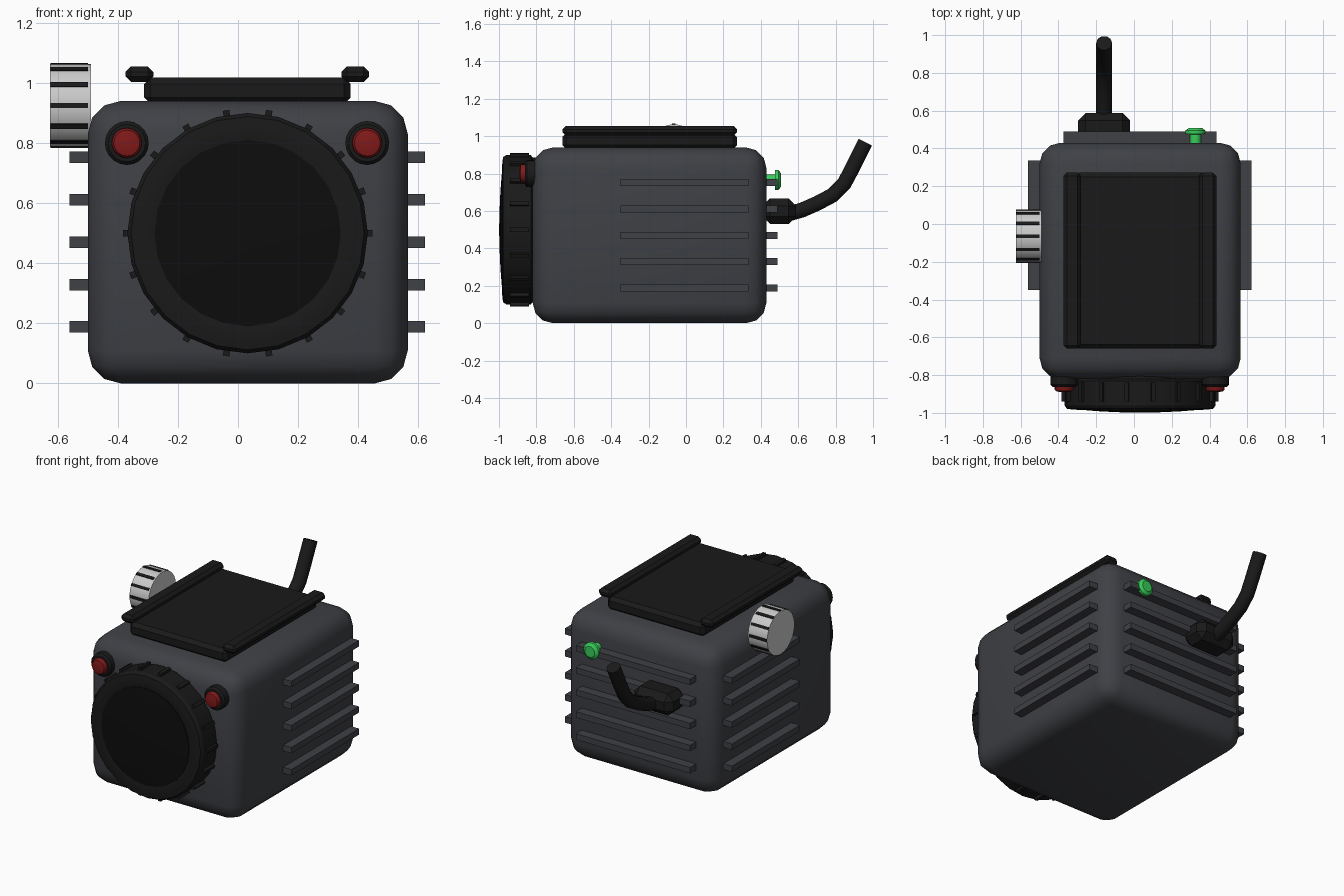
import bpy, bmesh, math
from mathutils import Matrix, Vector

if "Cube" in bpy.data.objects:
    bpy.data.objects.remove(bpy.data.objects["Cube"])


def material(name, r, g, b):
    m = bpy.data.materials.new(name)
    m.diffuse_color = (r, g, b, 1)
    m.use_nodes = True
    m.node_tree.nodes["Principled BSDF"].inputs["Base Color"].default_value = m.diffuse_color
    return m


GREY = material("housing_grey", 0.05, 0.052, 0.06)
BLACK = material("rubber_black", 0.01, 0.01, 0.01)
GLASS = material("glass_black", 0.004, 0.004, 0.004)
RED = material("sensor_red", 0.22, 0.01, 0.01)
GREEN = material("led_green", 0.04, 0.6, 0.1)
SILVER = material("knob_silver", 0.6, 0.6, 0.6)


def finish(name, bm, mat, smooth=None):
    bmesh.ops.recalc_face_normals(bm, faces=bm.faces)
    me = bpy.data.meshes.new(name)
    bm.to_mesh(me)
    bm.free()
    ob = bpy.data.objects.new(name, me)
    bpy.context.collection.objects.link(ob)
    me.materials.append(mat)
    if smooth:
        bpy.ops.object.select_all(action='DESELECT')
        bpy.context.view_layer.objects.active = ob
        ob.select_set(True)
        bpy.ops.object.shade_smooth_by_angle(angle=math.radians(smooth))
    return ob


def add_box(bm, lo, hi, rot=None):
    lo, hi = Vector(lo), Vector(hi)
    m = Matrix.Translation((lo + hi) / 2) @ Matrix.Diagonal((hi - lo).to_4d())
    bmesh.ops.create_cube(bm, size=1, matrix=(rot @ m) if rot else m)


def box(name, lo, hi, mat, bevel=0, segs=1, smooth=None):
    bm = bmesh.new()
    add_box(bm, lo, hi)
    if bevel:
        bmesh.ops.bevel(bm, geom=bm.edges[:], offset=bevel, segments=segs,
                        profile=0.5, affect='EDGES')
    return finish(name, bm, mat, smooth)


def lathe(name, profile, centre, axis, sides, mat, smooth=35):
    """Revolve (radius, distance) pairs about an axis through centre."""
    turn = Vector((0, 0, 1)).rotation_difference(Vector(axis)).to_matrix().to_4x4()
    m = Matrix.Translation(centre) @ turn
    bm = bmesh.new()
    rings = []
    for r, d in profile:
        rings.append([bm.verts.new(m @ Vector((r * math.cos(2 * math.pi * i / sides),
                                               r * math.sin(2 * math.pi * i / sides), d)))
                      for i in range(sides)])
    for a, b in zip(rings, rings[1:]):
        for i in range(sides):
            j = (i + 1) % sides
            bm.faces.new((a[i], a[j], b[j], b[i]))
    bm.faces.new(rings[0])
    bm.faces.new(rings[-1])
    return finish(name, bm, mat, smooth)


CX = 0.032  # body centre line

# Rounded housing
box("housing", (-0.5, -0.82, 0), (0.565, 0.43, 0.94), GREY, 0.11, 3, 40)

# Cooling fins on both sides and the back
for side, (x0, x1) in {"left": (-0.56, -0.45), "right": (0.5, 0.622)}.items():
    bm = bmesh.new()
    for i in range(5):
        z = 0.188 + 0.141 * i
        add_box(bm, (x0, -0.35, z - 0.019), (x1, 0.335, z + 0.019))
    finish(side + "_fins", bm, GREY)
bm = bmesh.new()
for i in range(5):
    z = 0.188 + 0.141 * i
    add_box(bm, (-0.372, 0.38, z - 0.019), (0.436, 0.49, z + 0.019))
finish("back_fins", bm, GREY)

# Lens barrel, glass and grip ridges
lens = (CX, -0.8, 0.5)
lathe("lens_barrel", [(0.385, 0), (0.385, 0.02), (0.4, 0.03), (0.4, 0.16), (0.388, 0.178),
                      (0.36, 0.182), (0.325, 0.184), (0.31, 0.18)],
      lens, (0, -1, 0), 24, BLACK, 30)
lathe("lens_glass", [(0.31, 0.17), (0.31, 0.184), (0.21, 0.192), (0.1, 0.197), (0.01, 0.199)],
      lens, (0, -1, 0), 24, GLASS, 30)
bm = bmesh.new()
for i in range(18):
    rot = Matrix.Translation((CX, 0, 0.5)) @ Matrix.Rotation(math.radians(20 * i), 4, 'Y')
    add_box(bm, (0.37, -0.94, -0.011), (0.415, -0.84, 0.011), rot)
finish("lens_grip_ridges", bm, BLACK)

# Pair of red front sensors in round bezels
for side, x in (("left", -0.37), ("right", 0.43)):
    lathe(side + "_sensor_bezel", [(0.073, 0), (0.073, 0.05), (0.062, 0.062)],
          (x, -0.8, 0.8), (0, -1, 0), 20, BLACK)
    lathe(side + "_sensor", [(0.05, 0.04), (0.05, 0.075), (0.043, 0.085), (0.02, 0.09)],
          (x, -0.8, 0.8), (0, -1, 0), 20, RED)

# Top mounting plate with two rails
box("top_plate", (-0.313, -0.66, 0.93), (0.375, 0.272, 1.018), BLACK, 0.022)
for side, x in (("left", -0.328), ("right", 0.39)):
    box(side + "_rail", (x - 0.046, -0.66, 1.003), (x + 0.046, 0.272, 1.055), BLACK, 0.018)

# Ribbed side knob
knob = Vector((0, -0.065, 0.925))
lathe("side_knob", [(0.138, 0.49), (0.138, 0.625)], knob, (-1, 0, 0), 36, SILVER)
bm = bmesh.new()
for i in range(12):
    rot = Matrix.Translation(knob) @ Matrix.Rotation(math.radians(30 * i), 4, 'X')
    add_box(bm, (-0.624, 0.12, -0.009), (-0.5, 0.142, 0.009), rot)
finish("knob_ribs", bm, BLACK)

# Green status light
lathe("status_light", [(0.03, 0.4), (0.03, 0.475), (0.053, 0.477), (0.053, 0.495), (0.035, 0.508)],
      (0.325, 0, 0.766), (0, 1, 0), 16, GREEN)

# Cable plug and bent cable
box("cable_plug", (-0.296, 0.41, 0.53), (-0.02, 0.588, 0.668), BLACK, 0.04)
PATH = [(0.55, 0.585), (0.62, 0.605), (0.7, 0.64), (0.785, 0.685),
        (0.845, 0.745), (0.89, 0.83), (0.958, 0.968)]
bm = bmesh.new()
rings = []
for k, (y, z) in enumerate(PATH):
    a, b = PATH[max(k - 1, 0)], PATH[min(k + 1, len(PATH) - 1)]
    t = Vector((0, b[0] - a[0], b[1] - a[1])).normalized()
    n = Vector((0, -t.z, t.y))
    rings.append([bm.verts.new(Vector((-0.158, y, z)) + 0.042 * (
        math.cos(math.pi * i / 5) * Vector((1, 0, 0)) + math.sin(math.pi * i / 5) * n))
        for i in range(10)])
for a, b in zip(rings, rings[1:]):
    for i in range(10):
        j = (i + 1) % 10
        bm.faces.new((a[i], a[j], b[j], b[i]))
bm.faces.new(rings[0])
bm.faces.new(rings[-1])
finish("cable", bm, BLACK, 40)
